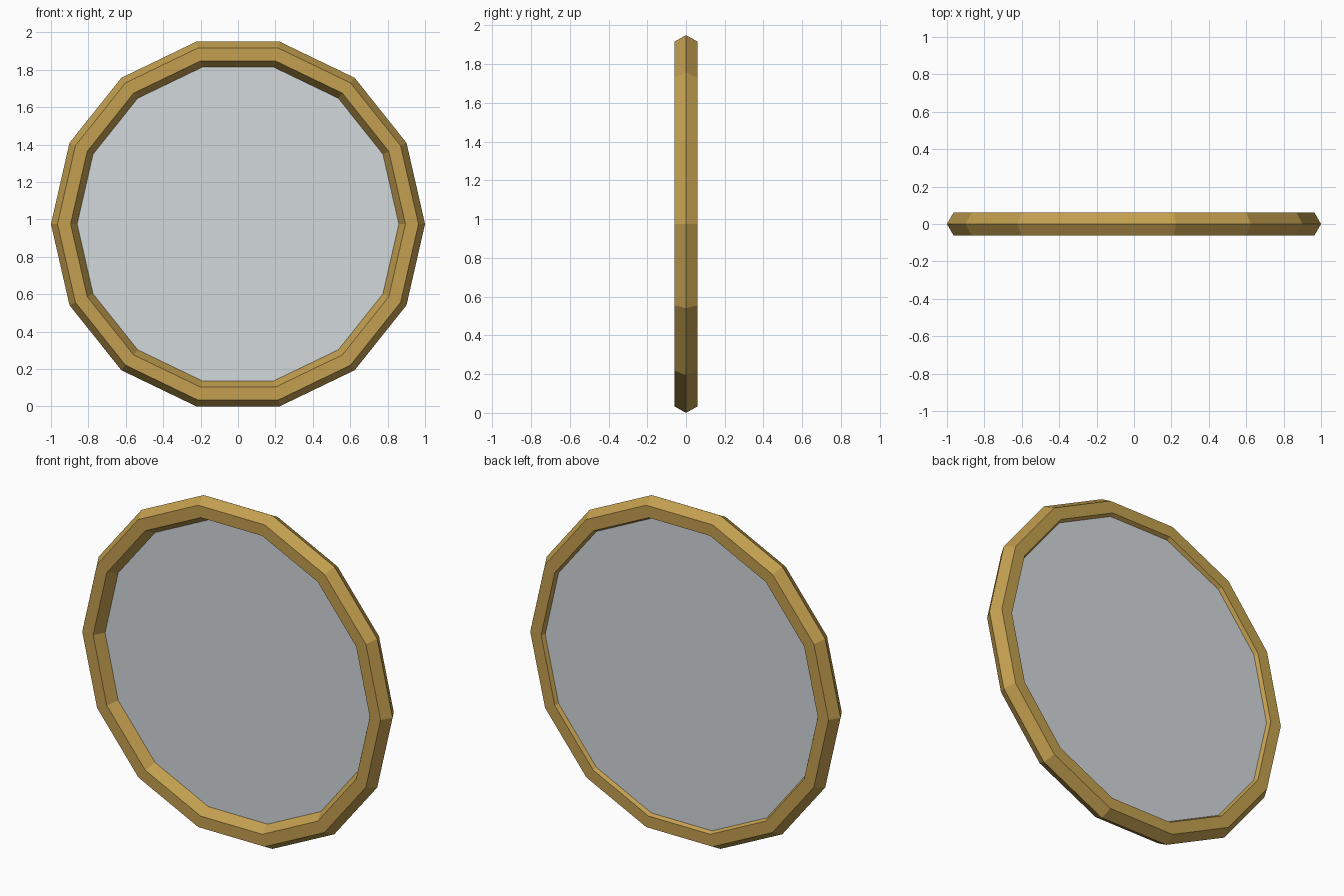
import bpy
import bmesh
from math import cos, sin, tau

if "Cube" in bpy.data.objects:
    bpy.data.objects.remove(bpy.data.objects["Cube"])

SIDES = 14                       # sides of the round frame
TUBE = 6                         # sides of its hexagonal section
MAJOR, MINOR = 0.93, 0.07
CENTRE_Z = sin(tau / 4 - tau / SIDES / 2)   # a flat side rests on the floor


def material(name, rgb):
    mat = bpy.data.materials.new(name)
    mat.diffuse_color = (*rgb, 1.0)
    mat.use_nodes = True
    mat.node_tree.nodes["Principled BSDF"].inputs["Base Color"].default_value = mat.diffuse_color
    return mat


def add_object(name, bm, mat):
    bmesh.ops.recalc_face_normals(bm, faces=bm.faces)
    mesh = bpy.data.meshes.new(name)
    bm.to_mesh(mesh)
    bm.free()
    mesh.materials.append(mat)
    obj = bpy.data.objects.new(name, mesh)
    bpy.context.collection.objects.link(obj)
    return obj


def ring(bm, radius, y):
    """Upright polygon of vertices around the model's centre."""
    return [bm.verts.new((radius * cos(tau * i / SIDES), y,
                          CENTRE_Z + radius * sin(tau * i / SIDES)))
            for i in range(SIDES)]


def bridge(bm, a, b):
    """Band of quads between two rings."""
    for i in range(SIDES):
        k = (i + 1) % SIDES
        bm.faces.new((a[i], a[k], b[k], b[i]))


# Frame: hexagonal section swept round the polygon
bm = bmesh.new()
rings = [ring(bm, MAJOR + MINOR * cos(tau * j / TUBE), MINOR * sin(tau * j / TUBE))
         for j in range(TUBE)]
for j in range(TUBE):
    bridge(bm, rings[j], rings[(j + 1) % TUBE])
add_object("frame", bm, material("brass", (0.55, 0.35, 0.08)))

# Mirror pane: thin slab in the back half of the frame
bm = bmesh.new()
front, back = ring(bm, 0.885, 0.0), ring(bm, 0.885, 0.04)
bm.faces.new(front)
bm.faces.new(back)
bridge(bm, front, back)
add_object("mirror_pane", bm, material("silver glass", (0.65, 0.69, 0.71)))
